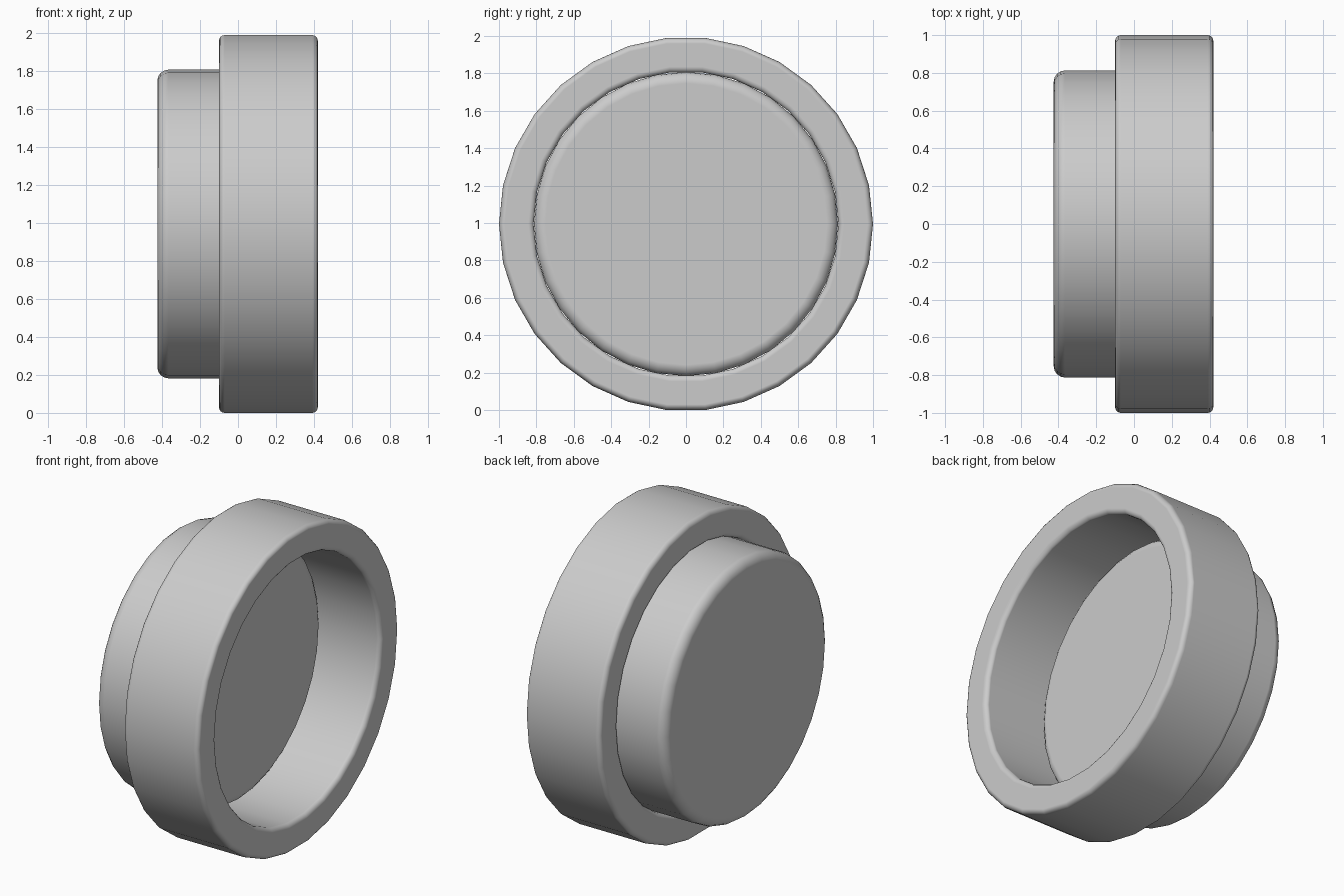
import bpy, bmesh
from math import cos, sin, pi

if "Cube" in bpy.data.objects:
    bpy.data.objects.remove(bpy.data.objects["Cube"])

CZ = cos(pi / 30)  # axis height: the 30-sided ring rests on a flat


def lathe(name, profile, sides, bevel, closed):
    """Revolve (x, radius) points about the x axis, then round the edges."""
    bm = bmesh.new()
    rings = []
    for x, r in profile:
        rings.append([bm.verts.new((x, r * cos(2 * pi * i / sides),
                                    r * sin(2 * pi * i / sides)))
                      for i in range(sides)])
    pairs = list(zip(rings, rings[1:]))
    if closed:
        pairs.append((rings[-1], rings[0]))
    else:
        bm.faces.new(rings[0])
        bm.faces.new(rings[-1])
    for a, b in pairs:
        for i in range(sides):
            j = (i + 1) % sides
            bm.faces.new((a[i], a[j], b[j], b[i]))
    bmesh.ops.recalc_face_normals(bm, faces=bm.faces)
    me = bpy.data.meshes.new(name)
    bm.to_mesh(me)
    bm.free()
    for p in me.polygons:
        p.use_smooth = True
    ob = bpy.data.objects.new(name, me)
    ob.location.z = CZ
    bpy.context.collection.objects.link(ob)
    m = ob.modifiers.new("rounding", 'BEVEL')
    m.width = bevel
    m.segments = 4
    m.limit_method = 'ANGLE'
    m.angle_limit = 0.7
    m.harden_normals = True
    return ob


# Outer ring, open through the middle
lathe("outer_ring", [(-0.10, 1.0), (0.42, 1.0), (0.42, 0.815), (-0.10, 0.815)],
      30, 0.03, True)

# Disc pushed in from the -x side, its face forming the recess floor
lathe("inner_disc", [(-0.425, 0.813), (0.02, 0.813)], 32, 0.06, False)
